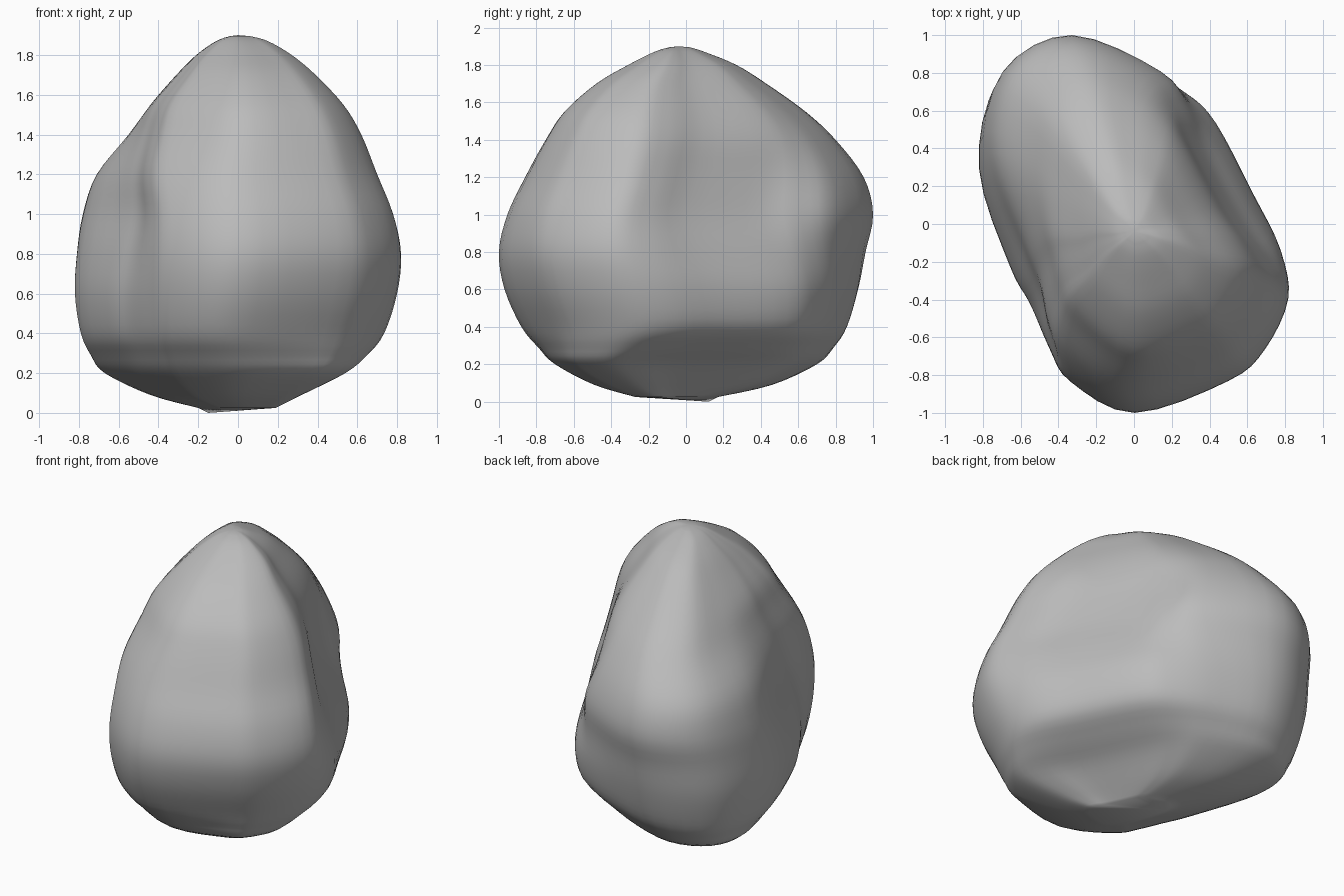
import bpy
import bmesh
from mathutils import Vector

cube = bpy.data.objects.get("Cube")
if cube:
    bpy.data.objects.remove(cube, do_unlink=True)

# Stone colour
stone = bpy.data.materials.new("stone grey")
stone.use_nodes = True
grey = (0.5, 0.5, 0.5, 1)
stone.diffuse_color = grey
shader = stone.node_tree.nodes["Principled BSDF"]
shader.inputs["Base Color"].default_value = grey
shader.inputs["Roughness"].default_value = 0.8

# Plan outlines, all anticlockwise from the front left corner
KEEL = [(.55, -.4), (.5, -.25), (.37, -.05), (.19, .34), (.1, .48), (-.04, .6),
        (-.36, .7), (-.61, .6), (-.67, .36), (-.55, -.03), (-.47, -.21), (-.38, -.4),
        (-.29, -.54), (0, -.7), (.36, -.62), (.47, -.55)]
BELLY = [(.82, -.35), (.8, -.09), (.66, .22), (.46, .62), (.29, .78), (.02, .91),
         (-.37, 1), (-.72, .8), (-.82, .33), (-.66, -.21), (-.55, -.42), (-.44, -.66),
         (-.33, -.83), (0, -1), (.5, -.81), (.7, -.63)]
WAIST = [(.76, -.38), (.7, -.2), (.56, 0), (.35, .37), (.28, .58), (.15, .78),
         (-.32, .98), (-.67, .8), (-.76, .36), (-.57, -.14), (-.48, -.36), (-.43, -.59),
         (-.33, -.77), (0, -.93), (.47, -.78), (.64, -.63)]
CREST = [(.56, -.25), (.5, -.08), (.38, .1), (.23, .4), (.13, .52), (-.02, .62),
         (-.23, .7), (-.42, .58), (-.46, .28), (-.45, 0), (-.42, -.14), (-.38, -.3),
         (-.31, -.45), (0, -.68), (.34, -.58), (.47, -.48)]
STAGES = [(.2, KEEL), (.4, BELLY), (.55, BELLY), (1.05, WAIST), (1.5, CREST)]

# Height, then the x and y reach of each level
LEVELS = [(.025, -.2, .19, -.27, .17), (.09, -.44, .32, -.49, .46),
          (.2, -.67, .54, -.7, .7), (.29, -.74, .65, -.79, .79),
          (.4, -.79, .735, -.88, .86),
          (.6, -.82, .8, -.97, .92), (.8, -.81, .82, -1, .96),
          (1, -.78, .78, -.955, 1), (1.2, -.71, .7, -.86, .95),
          (1.4, -.55, .62, -.75, .8), (1.55, -.44, .53, -.65, .64),
          (1.7, -.31, .39, -.48, .43), (1.8, -.21, .27, -.31, .27),
          (1.87, -.11, .15, -.17, .1), (1.895, -.04, .06, -.09, .02)]
STEPS = 4


def spline(a, b, c, d, t):
    """Smooth curve from b to c, with a and d as neighbours."""
    return b + (c - a) * (t / 2) + (a - b * 2.5 + c * 2 - d / 2) * t ** 2 \
        + (b * 3 - a - c * 3 + d) * (t ** 3 / 2)


def blended_outline(z):
    """Mixes the two plan outlines that bracket this height."""
    z = min(max(z, STAGES[0][0]), STAGES[-1][0])
    for (low, first), (high, second) in zip(STAGES, STAGES[1:]):
        if z <= high:
            mix = (z - low) / (high - low)
            return [Vector(p).lerp(Vector(q), mix) for p, q in zip(first, second)]


def fit(values, low, high):
    """Stretches the values over the given reach."""
    start, end = min(values), max(values)
    return [low + (v - start) / (end - start) * (high - low) for v in values]


def section(z, x0, x1, y0, y1):
    """One smooth horizontal ring of the boulder."""
    points = blended_outline(z)
    n = len(points)
    curve = [spline(points[i - 1], points[i], points[(i + 1) % n],
                    points[(i + 2) % n], s / STEPS)
             for i in range(n) for s in range(STEPS)]
    xs = fit([p.x for p in curve], x0, x1)
    ys = fit([p.y for p in curve], y0, y1)
    return [Vector((x, y, z)) for x, y in zip(xs, ys)]


# Boulder body, lofted smoothly through the levels
sections = [section(*level) for level in LEVELS]
last = len(sections) - 1
bm = bmesh.new()
rings = []
for i in range(last):
    group = (sections[max(i - 1, 0)], sections[i], sections[i + 1],
             sections[min(i + 2, last)])
    for s in range(STEPS):
        rings.append([bm.verts.new(spline(*four, s / STEPS)) for four in zip(*group)])
rings.append([bm.verts.new(p) for p in sections[last]])

count = len(rings[0])
for low, high in zip(rings, rings[1:]):
    for i in range(count):
        j = (i + 1) % count
        bm.faces.new((low[i], low[j], high[j], high[i]))

# Underside and crown
base = bm.verts.new((-.15, .12, 0))
crown = bm.verts.new((0, -.04, 1.9))
for i in range(count):
    j = (i + 1) % count
    bm.faces.new((rings[0][j], rings[0][i], base))
    bm.faces.new((rings[-1][i], rings[-1][j], crown))
bmesh.ops.recalc_face_normals(bm, faces=bm.faces)
for face in bm.faces:
    face.smooth = True

mesh = bpy.data.meshes.new("boulder")
bm.to_mesh(mesh)
bm.free()
mesh.materials.append(stone)
boulder = bpy.data.objects.new("boulder", mesh)
bpy.context.collection.objects.link(boulder)
